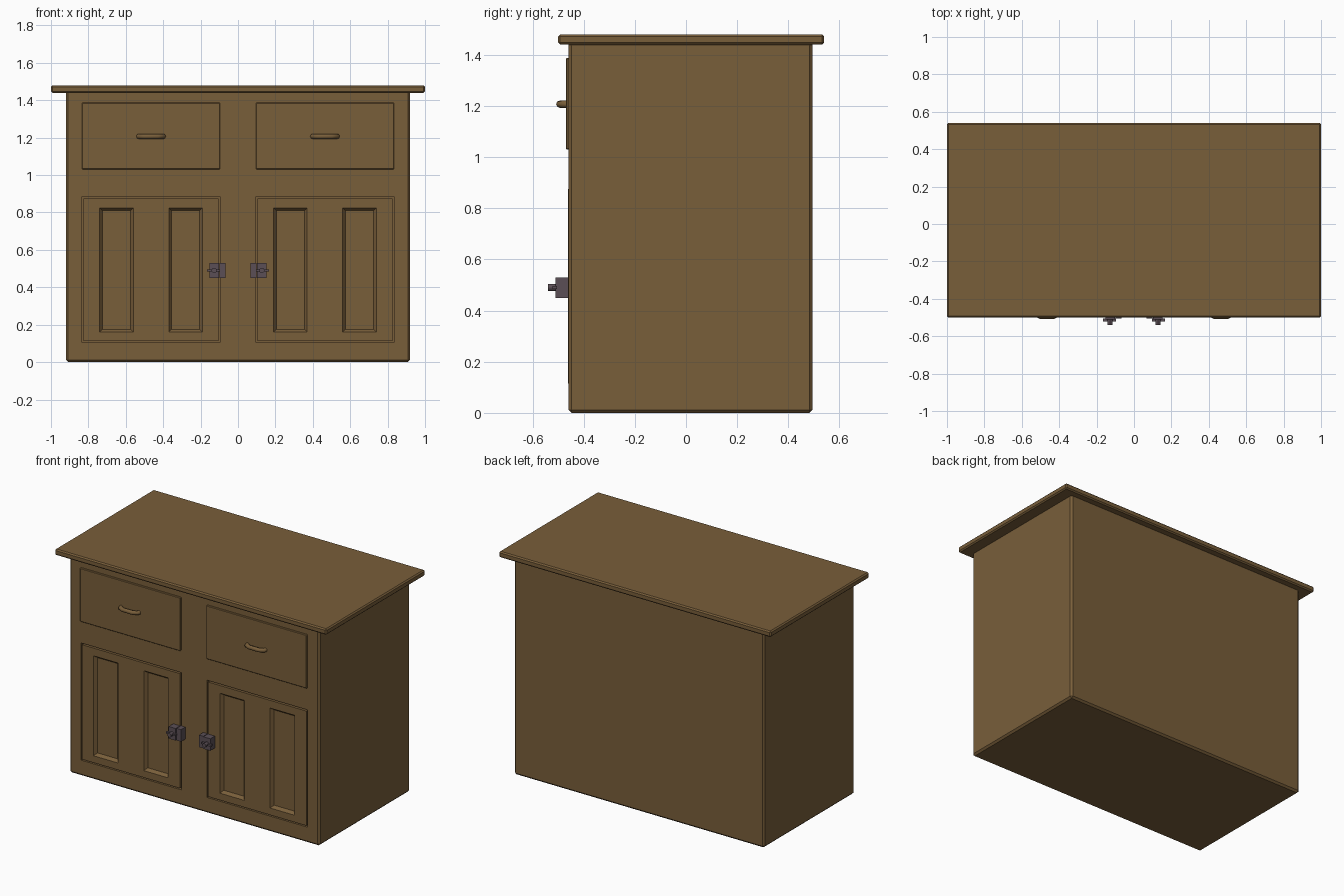
import bpy, bmesh
from mathutils import Vector

if "Cube" in bpy.data.objects:
    bpy.data.objects.remove(bpy.data.objects["Cube"])


def material(name, rgb):
    m = bpy.data.materials.new(name)
    m.use_nodes = True
    m.diffuse_color = (*rgb, 1)
    m.node_tree.nodes["Principled BSDF"].inputs["Base Color"].default_value = (*rgb, 1)
    return m


wood = material("brown wood", (0.19, 0.112, 0.042))
metal = material("dark metal", (0.105, 0.078, 0.092))


def grid_box(name, xs, ys, zs, mat=wood, bevel=0, cells=(), rim=0.001, depth=0):
    """Box whose front is cut at xs and zs; the listed front cells are sunk in."""
    bm = bmesh.new()
    grid = [[bm.verts.new((x, ys[0], z)) for x in xs] for z in zs]
    for low, high in zip(grid, grid[1:]):
        for i in range(len(xs) - 1):
            bm.faces.new((low[i], low[i + 1], high[i + 1], high[i]))
    ext = bmesh.ops.extrude_face_region(bm, geom=bm.faces[:], use_keep_orig=True)
    for v in ext["geom"]:
        if isinstance(v, bmesh.types.BMVert):
            v.co.y = ys[1]
    bmesh.ops.recalc_face_normals(bm, faces=bm.faces[:])
    if bevel:
        sharp = [e for e in bm.edges if e.calc_face_angle(0) > 1]
        bmesh.ops.bevel(bm, geom=sharp, offset=bevel, segments=1, affect='EDGES')
    sunk = []
    bm.normal_update()
    for f in bm.faces:
        c = f.calc_center_median()
        if f.normal.y < -0.9:
            for i, j in cells:
                if xs[i] < c.x < xs[i + 1] and zs[j] < c.z < zs[j + 1]:
                    sunk.append(f)
    if sunk:
        bmesh.ops.inset_individual(bm, faces=sunk, thickness=rim, depth=-depth)
    me = bpy.data.meshes.new(name)
    bm.to_mesh(me)
    bm.free()
    me.materials.append(mat)
    ob = bpy.data.objects.new(name, me)
    bpy.context.collection.objects.link(ob)
    return ob


def span(side, a, b):
    return sorted((side * a, side * b))


# Carcass with two shallow door openings, and the overhanging worktop
grid_box("cabinet_body", [-0.92, -0.835, -0.095, 0.095, 0.835, 0.92], (-0.46, 0.495),
         [0, 0.105, 0.885, 1.45], bevel=0.012, cells=[(1, 1), (3, 1)], depth=0.025)
grid_box("worktop", [-1, 1], (-0.5, 0.54), [1.44, 1.48], bevel=0.008)

for side, label in ((-1, "right"), (1, "left")):
    # Door with two sunken panels, set in its opening
    xs = sorted(side * x for x in (0.104, 0.19, 0.37, 0.56, 0.74, 0.826))
    grid_box(label + "_door", xs, (-0.462, -0.43), [0.114, 0.16, 0.825, 0.876],
             cells=[(1, 1), (3, 1)], rim=0.022, depth=0.02)
    # Drawer front
    grid_box(label + "_drawer", span(side, 0.095, 0.835), (-0.47, -0.44),
             [1.03, 1.387], bevel=0.004)

    # Bowed drawer handle
    cu = bpy.data.curves.new(label + "_handle", 'CURVE')
    cu.dimensions = '3D'
    cu.bevel_depth = 0.014
    cu.bevel_resolution = 2
    cu.use_fill_caps = True
    path = [(-0.066, -0.465), (-0.062, -0.482), (-0.035, -0.494),
            (0.035, -0.494), (0.062, -0.482), (0.066, -0.465)]
    sp = cu.splines.new('POLY')
    sp.points.add(len(path) - 1)
    for p, (x, y) in zip(sp.points, path):
        p.co = (side * 0.465 + x, y, 1.207, 1)
    cu.materials.append(wood)
    handle = bpy.data.objects.new(label + "_handle", cu)
    bpy.context.collection.objects.link(handle)

    # Latch: case on the door, keeper on the frame, sliding bolt and knob
    grid_box(label + "_latch_case", span(side, 0.102, 0.153), (-0.51, -0.455), [0.45, 0.53], metal)
    grid_box(label + "_latch_keeper", span(side, 0.066, 0.098), (-0.505, -0.455), [0.45, 0.53], metal)
    grid_box(label + "_latch_bolt", span(side, 0.095, 0.166), (-0.522, -0.505), [0.484, 0.496], metal)
    bpy.ops.mesh.primitive_cylinder_add(vertices=12, radius=0.014, depth=0.035,
                                        location=(side * 0.128, -0.5225, 0.49),
                                        rotation=Vector((0, 0, 1)).rotation_difference(
                                            Vector((0, -1, 0))).to_euler())
    knob = bpy.context.object
    knob.name = label + "_latch_knob"
    knob.data.materials.append(metal)
    bpy.ops.object.shade_smooth_by_angle()
